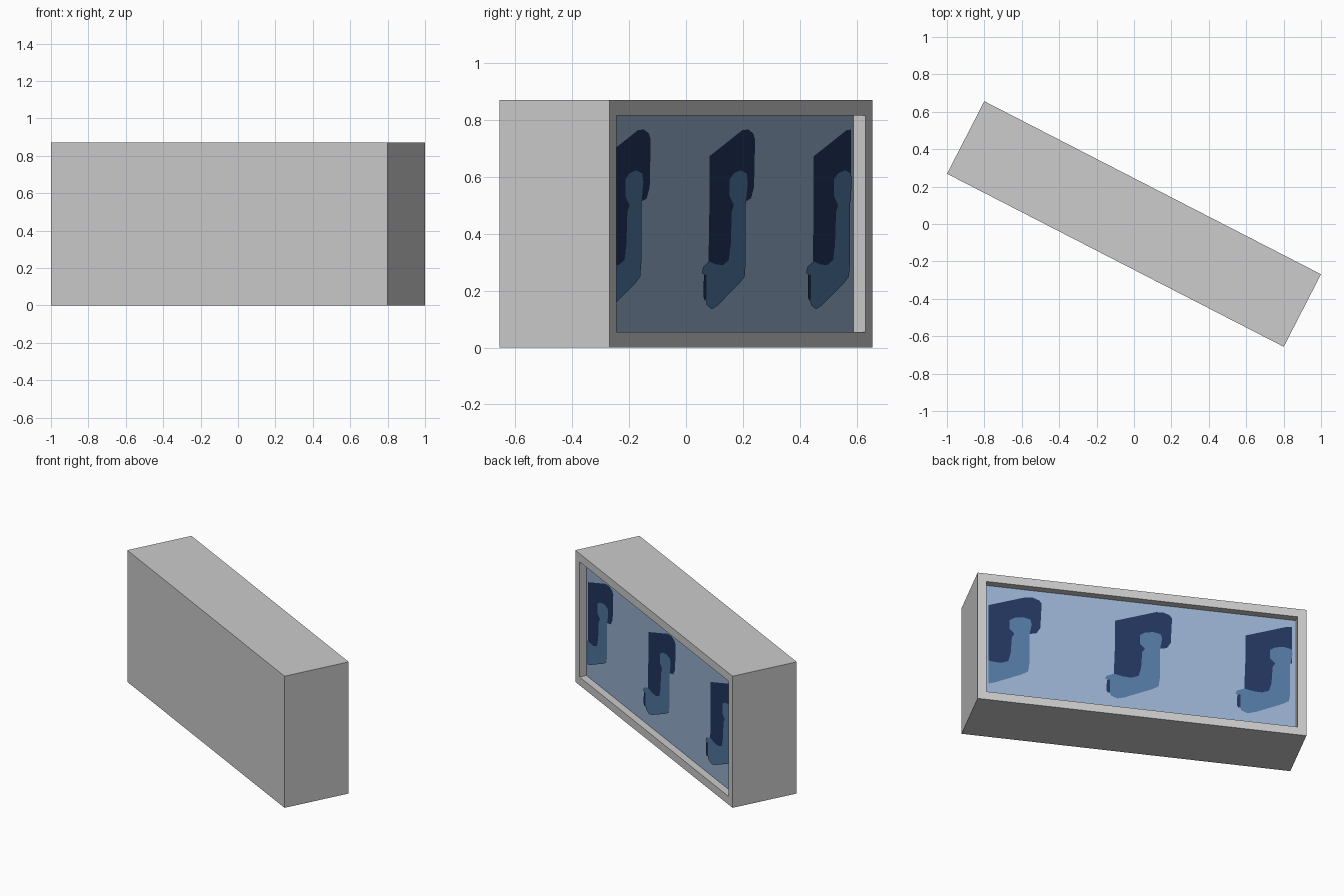
import bpy, bmesh, math
from mathutils import Vector

if "Cube" in bpy.data.objects:
    bpy.data.objects.remove(bpy.data.objects["Cube"])

L, D, H = 2.024, 0.436, 0.872      # length, depth, height
RIM, RECESS, PERIOD = 0.077, 0.047, 0.803
ANGLE = math.radians(-27.2)


def material(name, rgb):
    lin = [(c / 255 / 12.92) if c < 10 else ((c / 255 + 0.055) / 1.055) ** 2.4 for c in rgb]
    m = bpy.data.materials.new(name)
    m.diffuse_color = (*lin, 1)
    m.use_nodes = True
    m.node_tree.nodes["Principled BSDF"].inputs["Base Color"].default_value = m.diffuse_color
    return m


grey = material("light_grey", (204, 204, 204))
pale = material("pale_blue", (152, 176, 207))
mid = material("mid_blue", (82, 121, 161))
navy = material("navy_blue", (34, 54, 95))


def finish(bm, name, mats):
    me = bpy.data.meshes.new(name)
    bm.to_mesh(me)
    bm.free()
    for m in mats:
        me.materials.append(m)
    ob = bpy.data.objects.new(name, me)
    ob.rotation_euler.z = ANGLE
    bpy.context.collection.objects.link(ob)
    return ob


# Box with a recessed panel in its back face
bm = bmesh.new()
bmesh.ops.create_cube(bm, size=1)
for v in bm.verts:
    v.co = Vector((v.co.x * L, v.co.y * D, (v.co.z + 0.5) * H))
bmesh.ops.recalc_face_normals(bm, faces=bm.faces[:])
back = [f for f in bm.faces if f.normal.y > 0.9]
bmesh.ops.inset_region(bm, faces=back, thickness=RIM)
ext = bmesh.ops.extrude_discrete_faces(bm, faces=back)["faces"]
for v in ext[0].verts:
    v.co.y -= RECESS
ext[0].material_index = 1
bmesh.ops.recalc_face_normals(bm, faces=bm.faces[:])
finish(bm, "display_box", [grey, pale])

# Painted motif outlines, seen facing the panel: (across, height)
upper_hook = [(-.157, .673), (.096, .765), (.142, .768), (.18, .754), (.195, .733),
              (.187, .564), (.164, .525), (.126, .515), (.042, .515), (.065, .416),
              (.05, .304), (-.057, .283), (-.164, .290), (-.157, .487)]
lower_hook = [(-.004, .592), (.027, .613), (.08, .624), (.126, .613), (.134, .582),
              (.119, .504), (.119, .304), (.111, .251), (.073, .227), (-.096, .149),
              (-.142, .135), (-.18, .149), (-.195, .178), (-.187, .251), (-.218, .262),
              (-.21, .283), (-.164, .304), (-.111, .293), (-.057, .29), (-.011, .308),
              (.004, .364), (.011, .476), (.027, .501), (-.004, .533)]
toe_spot = [(-.207, .255), (-.187, .258), (-.187, .172), (-.2, .166), (-.21, .18)]


def motif(name, outline, lift, mat):
    """Repeat an outline three times across the panel and trim it to the opening."""
    bm = bmesh.new()
    y = D / 2 - RECESS + lift
    for i in (-1, 0, 1):
        bm.faces.new([bm.verts.new((-(t + i * PERIOD), y, z)) for t, z in outline])
    bm.normal_update()
    for f in bm.faces:
        if f.normal.y < 0:
            f.normal_flip()
    bmesh.ops.triangulate(bm, faces=bm.faces[:])
    edge = L / 2 - RIM
    for side in (-1, 1):
        bmesh.ops.bisect_plane(bm, geom=bm.verts[:] + bm.edges[:] + bm.faces[:],
                               plane_co=(side * edge, 0, 0), plane_no=(side, 0, 0),
                               clear_outer=True)
    finish(bm, name, [mat])


motif("upper_hook_pattern", upper_hook, 0.002, navy)
motif("lower_hook_pattern", lower_hook, 0.004, mid)
motif("toe_spot_pattern", toe_spot, 0.006, navy)
